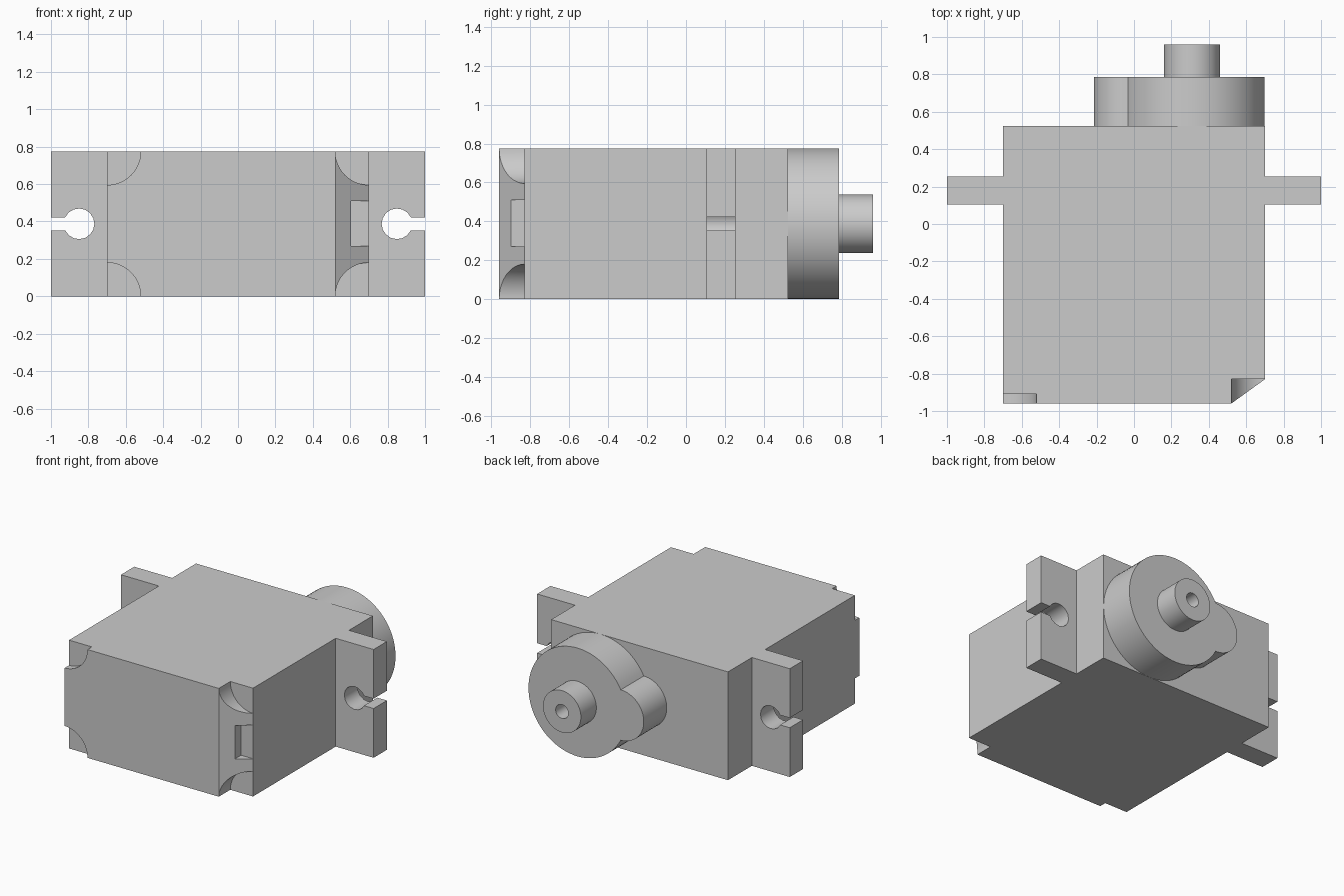
import bpy, bmesh, math
from mathutils import Vector

if "Cube" in bpy.data.objects:
    bpy.data.objects.remove(bpy.data.objects["Cube"])

HEIGHT = 0.775
MID = HEIGHT / 2
HALF = 0.7             # half width of the case
FRONT, BACK = -0.96, 0.525
CHAMFER_Y = -0.83
NOTCH_R = 0.18

grey = bpy.data.materials.new("plain grey")
grey.use_nodes = True
colour = (0.6, 0.6, 0.6, 1)
grey.diffuse_color = colour
grey.node_tree.nodes["Principled BSDF"].inputs["Base Color"].default_value = colour


def prism(name, points, axis, start, end):
    """Extrude a flat outline along y (points are x, z) or z (points are x, y)."""
    place = (lambda a, b: (a, start, b)) if axis == "y" else (lambda a, b: (a, b, start))
    shift = Vector((0, end - start, 0)) if axis == "y" else Vector((0, 0, end - start))
    bm = bmesh.new()
    face = bm.faces.new([bm.verts.new(place(a, b)) for a, b in points])
    top = bmesh.ops.extrude_face_region(bm, geom=[face])["geom"]
    bmesh.ops.translate(bm, vec=shift, verts=[v for v in top if isinstance(v, bmesh.types.BMVert)])
    bmesh.ops.recalc_face_normals(bm, faces=bm.faces)
    mesh = bpy.data.meshes.new(name)
    bm.to_mesh(mesh)
    bm.free()
    mesh.materials.append(grey)
    obj = bpy.data.objects.new(name, mesh)
    bpy.context.collection.objects.link(obj)
    return obj


def arc(cx, cy, r, a0, a1, steps):
    angles = [a0 + (a1 - a0) * i / steps for i in range(steps + 1)]
    return [(cx + r * math.cos(a), cy + r * math.sin(a)) for a in angles]


def circle(cx, cy, r, steps=64):
    return arc(cx, cy, r, 0, math.tau, steps)[:-1]


def rect(x0, x1, z0, z1):
    return [(x0, z0), (x1, z0), (x1, z1), (x0, z1)]


def activate(obj):
    bpy.ops.object.select_all(action="DESELECT")
    obj.select_set(True)
    bpy.context.view_layer.objects.active = obj


def cut(obj, cutter):
    mod = obj.modifiers.new("cut", "BOOLEAN")
    mod.operation = "DIFFERENCE"
    mod.solver = "EXACT"
    mod.object = cutter
    activate(obj)
    bpy.ops.object.modifier_apply(modifier=mod.name)
    bpy.data.objects.remove(cutter)


def smooth(obj):
    activate(obj)
    bpy.ops.object.shade_smooth_by_angle(angle=math.radians(35))


# Case with one chamfered front corner
case = prism("case", [(-HALF, FRONT), (HALF - NOTCH_R, FRONT), (HALF, CHAMFER_Y),
                      (HALF, BACK), (-HALF, BACK)], "z", 0, HEIGHT)

# Round screw pockets in the four front corners
for x, depth in ((-HALF, -0.91), (HALF, CHAMFER_Y)):
    for z in (0, HEIGHT):
        cut(case, prism("pocket_cutter", circle(x, z, NOTCH_R), "y", -1.1, depth))

# Cable recess in the chamfer
cut(case, prism("recess_cutter", rect(0.605, 0.8, 0.27, 0.51), "y", -1.1, CHAMFER_Y))
smooth(case)

# Mounting ears with keyhole slots
hole_r, slot = 0.082, 0.035
opening = math.asin(slot / hole_r)
for side, name in ((1, "left_mounting_ear"), (-1, "right_mounting_ear")):
    outline = [(1, MID - slot), (1, 0), (HALF, 0), (HALF, HEIGHT), (1, HEIGHT), (1, MID + slot)]
    outline += arc(0.85, MID, hole_r, opening, math.tau - opening, 14)
    smooth(prism(name, [(side * x, z) for x, z in outline], "y", 0.105, 0.255))

# Gear housing: one outline around a large and a small circle
big_x, big_r, small_x, small_r = 0.31, MID, -0.035, 0.18
dist = big_x - small_x
meet = (dist ** 2 + big_r ** 2 - small_r ** 2) / (2 * dist)
big_a = math.pi - math.acos(meet / big_r)
small_a = math.acos((dist - meet) / small_r)
outline = arc(big_x, MID, big_r, -big_a, big_a, 64)
outline += arc(small_x, MID, small_r, small_a, math.tau - small_a, 32)[1:-1]
smooth(prism("gear_housing", outline, "y", BACK, 0.785))

# Output shaft with a screw hole
shaft = prism("output_shaft", circle(big_x, MID, 0.15), "y", 0.785, 0.96)
cut(shaft, prism("hole_cutter", circle(big_x, MID, 0.05, 32), "y", 0.75, 1.1))
smooth(shaft)
